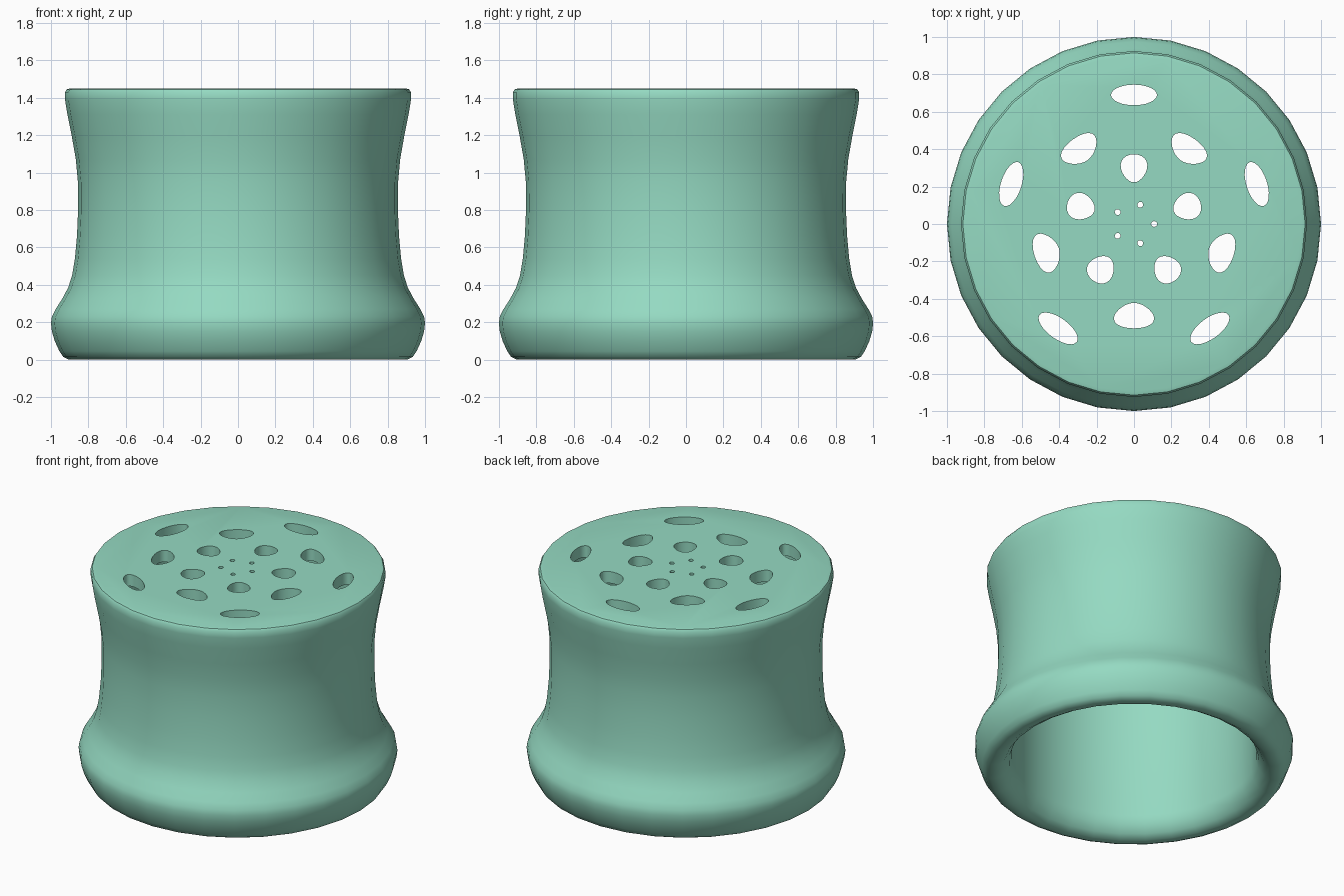
import bpy, bmesh
from math import sin, cos, pi, radians

if "Cube" in bpy.data.objects:
    bpy.data.objects.remove(bpy.data.objects["Cube"])

SEGMENTS = 32

# mint material
mint = bpy.data.materials.new("mint")
mint.diffuse_color = (0.30, 0.70, 0.54, 1)
mint.use_nodes = True
mint.node_tree.nodes["Principled BSDF"].inputs["Base Color"].default_value = mint.diffuse_color


def add_object(name, bm):
    bmesh.ops.recalc_face_normals(bm, faces=bm.faces)
    mesh = bpy.data.meshes.new(name)
    bm.to_mesh(mesh)
    bm.free()
    obj = bpy.data.objects.new(name, mesh)
    bpy.context.collection.objects.link(obj)
    return obj


# hollow cap: closed (radius, z) wall profile from top rim, round the lip, up inside
profile = [(0.895, 1.45), (0.915, 1.445), (0.925, 1.43), (0.925, 1.39),
           (0.912, 1.31), (0.888, 1.19), (0.867, 1.07), (0.856, 0.95),
           (0.855, 0.80), (0.861, 0.66), (0.872, 0.54), (0.887, 0.45),
           (0.908, 0.385), (0.94, 0.325), (0.975, 0.27), (0.995, 0.23),
           (1.0, 0.195), (0.995, 0.15), (0.98, 0.10), (0.955, 0.045),
           (0.935, 0.015), (0.905, 0.0), (0.86, 0.0), (0.82, 0.025),
           (0.785, 0.075), (0.77, 0.13), (0.77, 1.37)]

bm = bmesh.new()
rings = [[bm.verts.new((r * cos(2 * pi * i / SEGMENTS), r * sin(2 * pi * i / SEGMENTS), z))
          for i in range(SEGMENTS)] for r, z in profile]
for a, b in zip(rings, rings[1:]):
    for i in range(SEGMENTS):
        j = (i + 1) % SEGMENTS
        bm.faces.new((a[i], a[j], b[j], b[i]))
bm.faces.new(rings[0])
bm.faces.new(rings[-1])
cap = add_object("cap", bm)
cap.data.materials.append(mint)

# hole rings: distance, first angle, half width, half depth, outward flare
hole_rings = [(0.69, 90, 0.123, 0.055, 0.0),
              (0.49, -90, 0.105, 0.068, 0.25),
              (0.298, 90, 0.070, 0.075, 0.20),
              (0.108, 0, 0.015, 0.016, 0.0)]

bm = bmesh.new()
for dist, start, half_w, half_d, flare in hole_rings:
    for k in range(5):
        ang = radians(start + 72 * k)
        outline = []
        for i in range(24):
            t = 2 * pi * i / 24
            rad = dist + half_d * cos(t)
            tan = half_w * sin(t) * (1 + flare * cos(t))
            outline.append((rad * cos(ang) - tan * sin(ang),
                            rad * sin(ang) + tan * cos(ang)))
        low = [bm.verts.new((x, y, 1.2)) for x, y in outline]
        high = [bm.verts.new((x, y, 1.6)) for x, y in outline]
        bm.faces.new(low[::-1])
        bm.faces.new(high)
        for i in range(24):
            j = (i + 1) % 24
            bm.faces.new((low[i], low[j], high[j], high[i]))
cutter = add_object("hole_cutter", bm)
cutter.hide_render = True

# cut the holes, then drop the cutter
bpy.context.view_layer.objects.active = cap
cap.select_set(True)
cut = cap.modifiers.new("holes", 'BOOLEAN')
cut.operation = 'DIFFERENCE'
cut.solver = 'EXACT'
cut.object = cutter
bpy.ops.object.modifier_apply(modifier=cut.name)
bpy.data.objects.remove(cutter)

bpy.ops.object.shade_smooth_by_angle(angle=radians(42))
